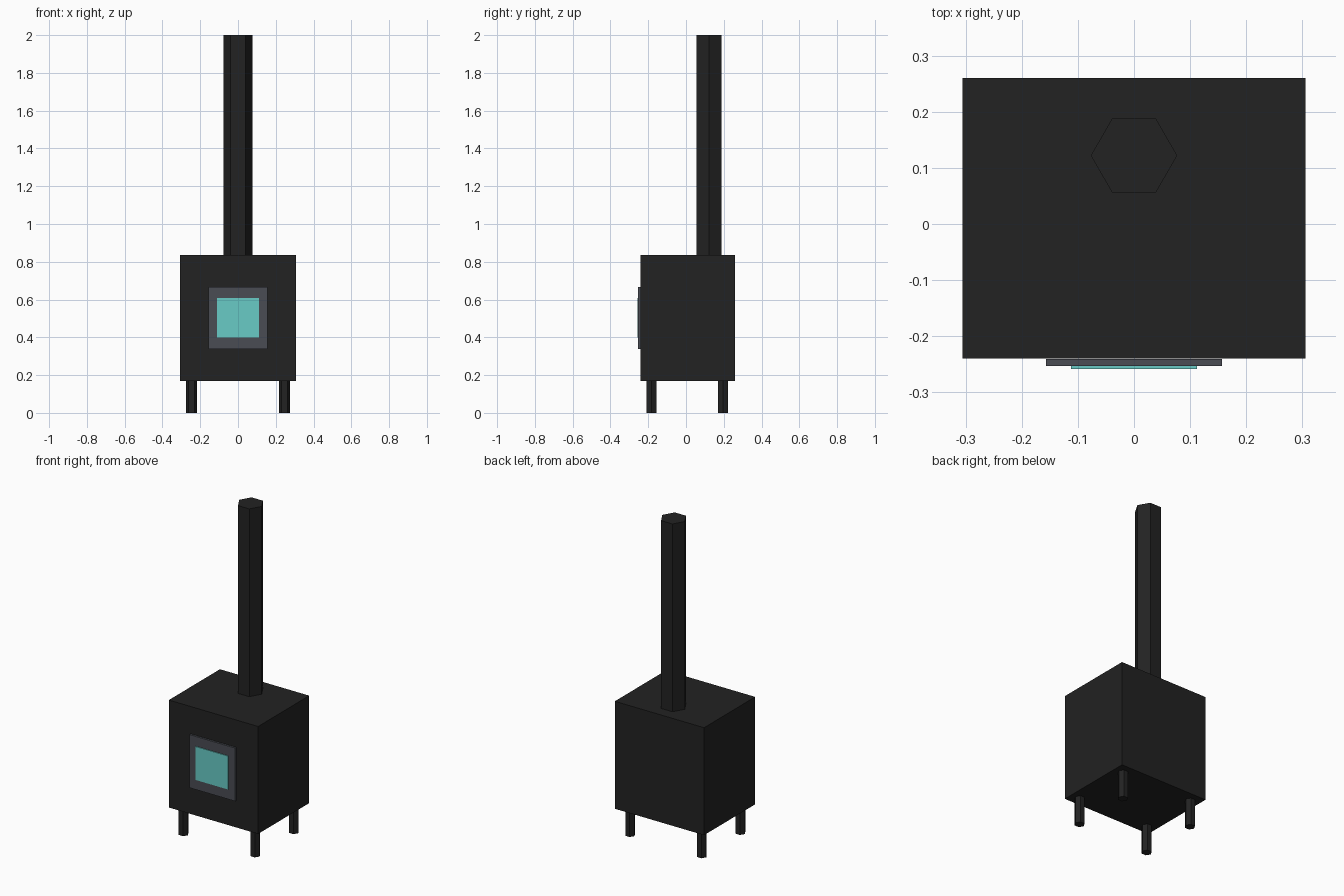
import bpy, math

if "Cube" in bpy.data.objects:
    bpy.data.objects.remove(bpy.data.objects["Cube"])


def material(name, rgb):
    m = bpy.data.materials.new(name)
    m.diffuse_color = (*rgb, 1)
    m.use_nodes = True
    m.node_tree.nodes["Principled BSDF"].inputs["Base Color"].default_value = m.diffuse_color
    return m


black = material("black iron", (0.016, 0.016, 0.016))
grey = material("grey steel", (0.067, 0.072, 0.087))
teal = material("teal glass", (0.140, 0.600, 0.565))


def finish(name, mat):
    ob = bpy.context.object
    ob.name = name
    ob.data.materials.append(mat)
    return ob


def box(name, mat, lo, hi):
    bpy.ops.mesh.primitive_cube_add(size=1, location=[(a + b) / 2 for a, b in zip(lo, hi)])
    bpy.context.object.scale = [b - a for a, b in zip(lo, hi)]
    bpy.ops.object.transform_apply(location=False, rotation=False, scale=True)
    return finish(name, mat)


def hex_post(name, mat, x, y, z0, z1, r):
    # hexagon with corners on the x axis
    bpy.ops.mesh.primitive_cylinder_add(vertices=6, radius=r, depth=z1 - z0,
                                        location=(x, y, (z0 + z1) / 2),
                                        rotation=(0, 0, math.radians(30)))
    return finish(name, mat)


# firebox
box("firebox", black, (-0.306, -0.24, 0.17), (0.306, 0.26, 0.836))

# door frame and glass plate on the front
box("door_frame", grey, (-0.157, -0.253, 0.338), (0.157, -0.241, 0.667))
box("door_glass", teal, (-0.112, -0.258, 0.400), (0.112, -0.252, 0.607))

# chimney pipe
hex_post("chimney_pipe", black, 0, 0.122, 0.83, 2.0, 0.077)

# four legs
for side, x in (("left", -0.246), ("right", 0.246)):
    for end, y in (("front", -0.182), ("back", 0.196)):
        hex_post(f"{end}_{side}_leg", black, x, y, 0, 0.172, 0.03)
